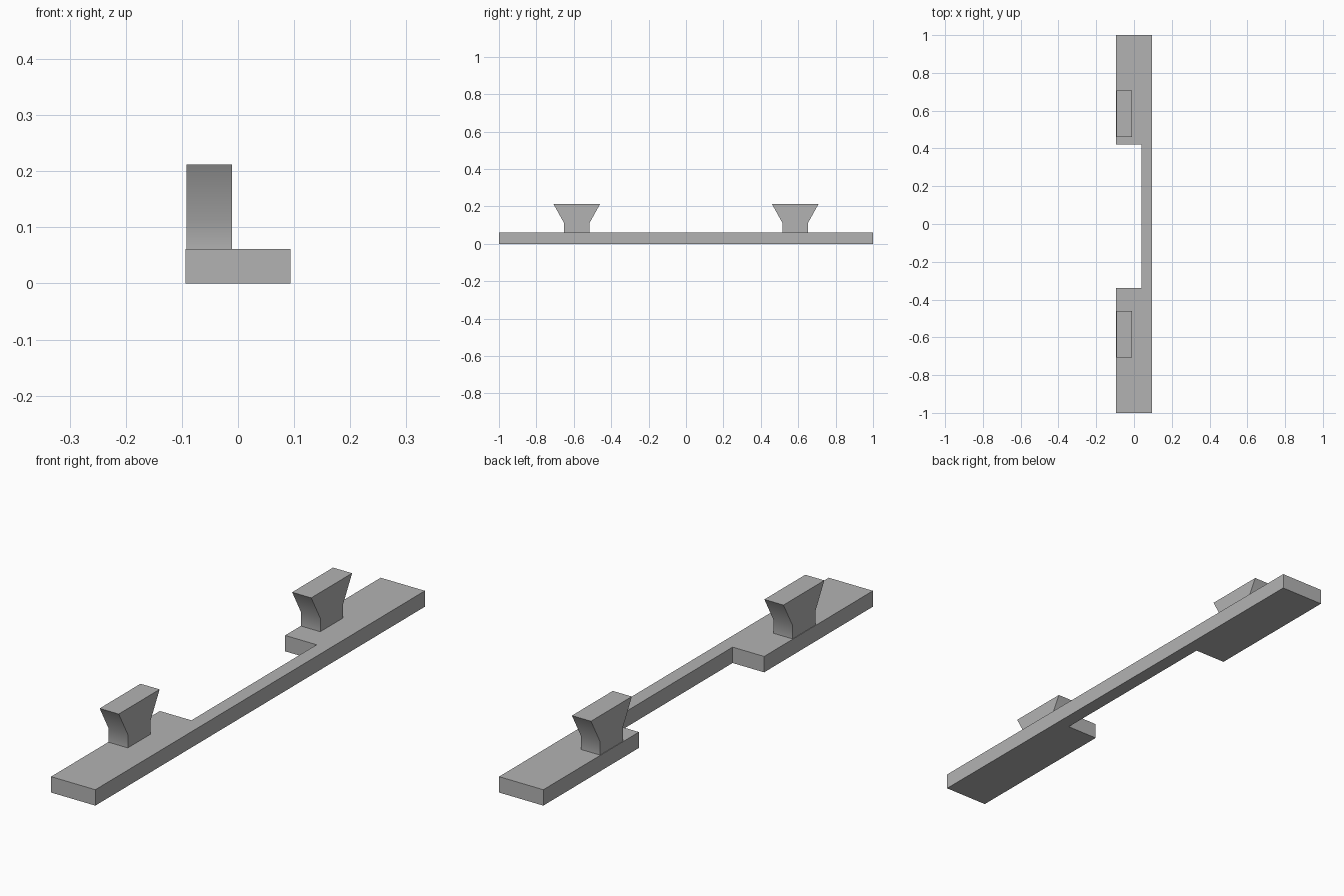
import bpy
import bmesh
import math

cube = bpy.data.objects.get("Cube")
if cube:
    bpy.data.objects.remove(cube, do_unlink=True)

grey = bpy.data.materials.new("plain_grey")
grey.use_nodes = True
colour = (0.45, 0.45, 0.45, 1)
grey.diffuse_color = colour
grey.node_tree.nodes["Principled BSDF"].inputs["Base Color"].default_value = colour


def extrude_profile(name, points, offset):
    """Fill a closed outline and extrude it along the offset."""
    bm = bmesh.new()
    face = bm.faces.new([bm.verts.new(p) for p in points])
    result = bmesh.ops.extrude_face_region(bm, geom=[face], use_keep_orig=True)
    verts = [g for g in result["geom"] if isinstance(g, bmesh.types.BMVert)]
    bmesh.ops.translate(bm, verts=verts, vec=offset)
    bmesh.ops.recalc_face_normals(bm, faces=bm.faces)
    mesh = bpy.data.meshes.new(name)
    bm.to_mesh(mesh)
    bm.free()
    mesh.materials.append(grey)
    obj = bpy.data.objects.new(name, mesh)
    bpy.context.collection.objects.link(obj)
    return obj


# Base plate with a long notch in its right edge
W, T = 0.094, 0.061
NOTCH_X, NOTCH_FRONT, NOTCH_BACK = 0.04, -0.34, 0.42
outline = [(-W, -1), (W, -1), (W, 1), (-W, 1), (-W, NOTCH_BACK),
           (NOTCH_X, NOTCH_BACK), (NOTCH_X, NOTCH_FRONT), (-W, NOTCH_FRONT)]
extrude_profile("base_plate", [(x, y, 0) for x, y in outline], (0, 0, T))

# Two flared pegs: straight neck, then widening to the flat top
half = [(0.069, T), (0.069, 0.113), (0.124, 0.212)]
profile = half + [(-y, z) for y, z in reversed(half)]
for name, centre in (("front_peg", -0.584), ("back_peg", 0.584)):
    peg = extrude_profile(name, [(-0.092, centre + y, z) for y, z in profile],
                          (0.081, 0, 0))
    bpy.ops.object.select_all(action="DESELECT")
    peg.select_set(True)
    bpy.context.view_layer.objects.active = peg
    bpy.ops.object.shade_smooth_by_angle(angle=math.radians(40))
